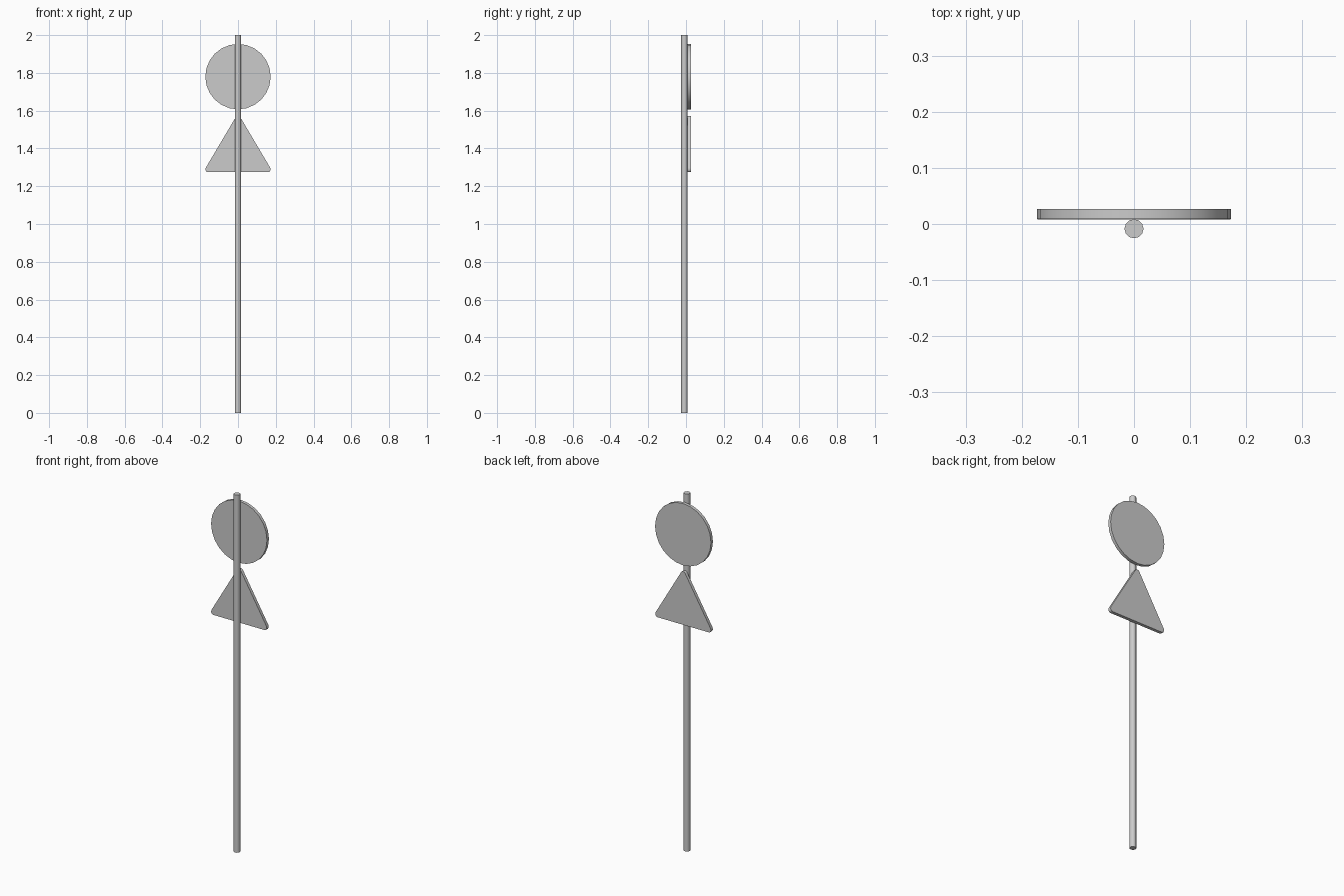
import bpy, math
from math import radians

if "Cube" in bpy.data.objects:
    bpy.data.objects.remove(bpy.data.objects["Cube"])


def smooth(obj):
    bpy.ops.object.select_all(action='DESELECT')
    obj.select_set(True)
    bpy.context.view_layer.objects.active = obj
    bpy.ops.object.shade_smooth_by_angle(angle=radians(40))


def cylinder(name, radius, depth, sides, location, rotation=(0, 0, 0)):
    bpy.ops.mesh.primitive_cylinder_add(vertices=sides, radius=radius, depth=depth,
                                        location=location, rotation=rotation)
    obj = bpy.context.object
    obj.name = name
    smooth(obj)
    return obj


def plate(name, profile, y0, y1):
    """Extrude an x/z outline along y."""
    n = len(profile)
    verts = [(x, y, z) for y in (y0, y1) for x, z in profile]
    faces = [tuple(range(n)), tuple(reversed(range(n, 2 * n)))]
    faces += [(i, i + n, (i + 1) % n + n, (i + 1) % n) for i in range(n)]
    mesh = bpy.data.meshes.new(name)
    mesh.from_pydata(verts, [], faces)
    obj = bpy.data.objects.new(name, mesh)
    bpy.context.collection.objects.link(obj)
    smooth(obj)
    return obj


# Pole
cylinder("pole", 0.017, 2.0, 12, (0, -0.0085, 1.0))

# Round sign plate
cylinder("round_sign", 0.173, 0.0175, 24, (0, 0.0178, 1.78), (radians(90), 0, 0))

# Triangular sign plate with rounded corners, mirrored outline
right = [(0.158, 1.274), (0.167, 1.277), (0.172, 1.285), (0.171, 1.297),
         (0.013, 1.564), (0.008, 1.570)]
outline = right + [(0, 1.572)] + [(-x, z) for x, z in reversed(right)]
plate("triangle_sign", outline, 0.0082, 0.0258)
